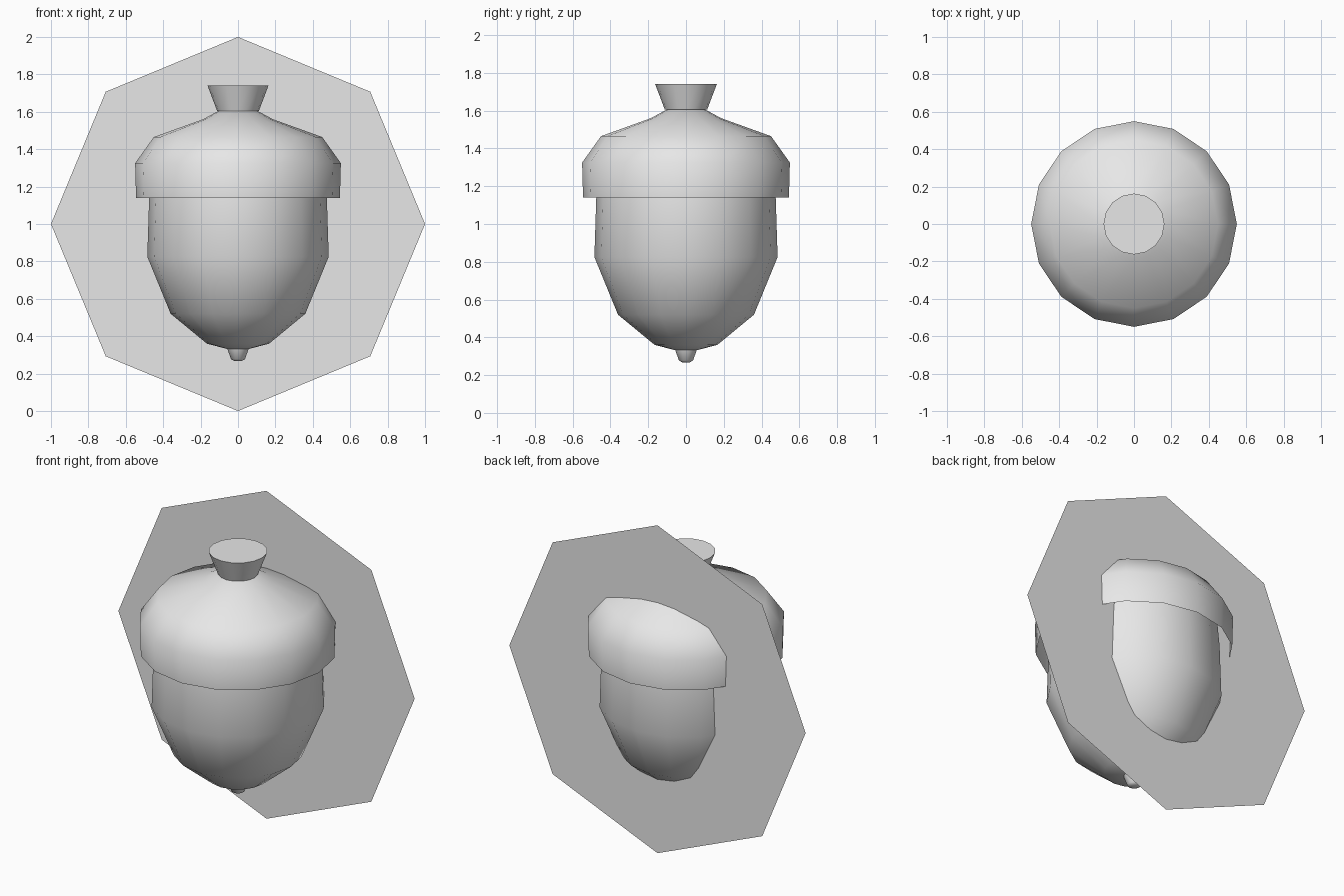
import bpy
import bmesh
from math import cos, sin, tau, radians

cube = bpy.data.objects.get("Cube")
if cube:
    bpy.data.objects.remove(cube, do_unlink=True)

grey = bpy.data.materials.new("light_grey")
grey.use_nodes = True
grey.diffuse_color = (0.8, 0.8, 0.8, 1)
grey.node_tree.nodes["Principled BSDF"].inputs["Base Color"].default_value = (0.8, 0.8, 0.8, 1)


def finish(name, bm):
    mesh = bpy.data.meshes.new(name)
    bm.to_mesh(mesh)
    bm.free()
    mesh.materials.append(grey)
    obj = bpy.data.objects.new(name, mesh)
    bpy.context.collection.objects.link(obj)
    return obj


def lathe(name, profile, sides=16, close_bottom=False, close_top=False, angle=60):
    """Revolve (radius, height) points, listed bottom to top, about z."""
    bm = bmesh.new()
    rings = [[bm.verts.new((r * cos(tau * i / sides), r * sin(tau * i / sides), z))
              for i in range(sides)] for r, z in profile]
    for low, high in zip(rings, rings[1:]):
        for i in range(sides):
            j = (i + 1) % sides
            bm.faces.new((low[i], low[j], high[j], high[i]))
    if close_bottom:
        bm.faces.new(rings[0][::-1])
    if close_top:
        bm.faces.new(rings[-1])
    obj = finish(name, bm)
    bpy.ops.object.select_all(action='DESELECT')
    obj.select_set(True)
    bpy.context.view_layer.objects.active = obj
    bpy.ops.object.shade_smooth_by_angle(angle=radians(angle))
    return obj


# Nut body, running up inside the cap
lathe("nut_body", [(0.05, 0.33), (0.166, 0.36), (0.36, 0.52), (0.485, 0.825),
                   (0.475, 1.14), (0.46, 1.32)], close_bottom=True)

# Small point under the nut
lathe("nut_tip", [(0.02, 0.268), (0.037, 0.277), (0.058, 0.335)], close_bottom=True)

# Cap, an open shell with a hanging rim
lathe("cap", [(0.545, 1.14), (0.55, 1.325), (0.45, 1.465), (0.187, 1.56), (0.10, 1.607)],
      close_top=True)

# Flared stem
lathe("stem", [(0.112, 1.605), (0.163, 1.74)], close_bottom=True, close_top=True, angle=40)

# Thin upright octagon cutting through the rear of the nut
bm = bmesh.new()
bm.faces.new([bm.verts.new((cos(tau * i / 8), 0.275, 1 + sin(tau * i / 8))) for i in range(8)])
finish("back_plate", bm)
